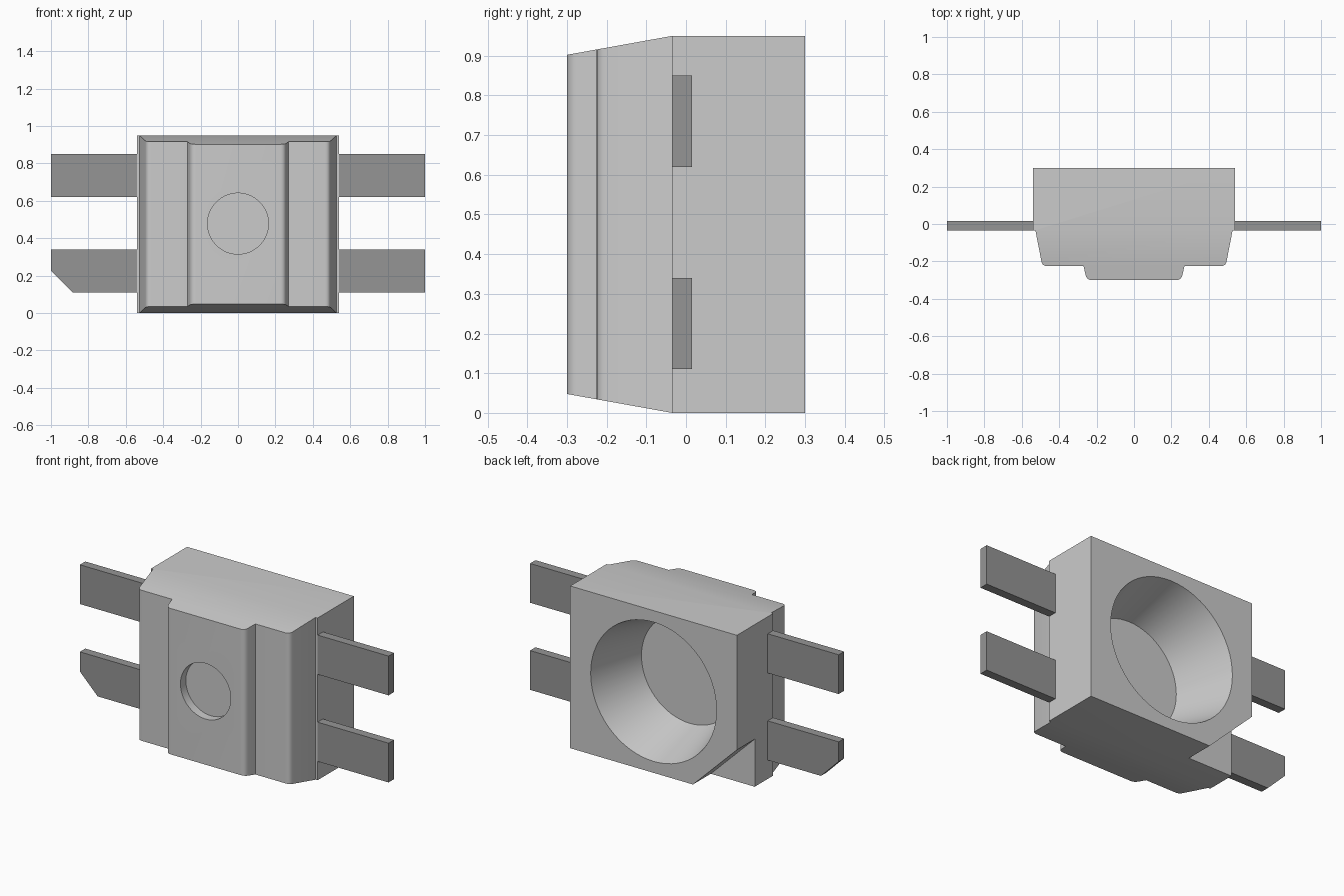
import bpy, bmesh, math
from mathutils import Vector, Matrix

if "Cube" in bpy.data.objects:
    bpy.data.objects.remove(bpy.data.objects["Cube"])

H = 0.95            # body height
Y_SPLIT = -0.035    # plane where the straight back block meets the tapered front


def finish(bm, name):
    bmesh.ops.recalc_face_normals(bm, faces=bm.faces[:])
    me = bpy.data.meshes.new(name)
    bm.to_mesh(me)
    bm.free()
    ob = bpy.data.objects.new(name, me)
    bpy.context.collection.objects.link(ob)
    return ob


def loft(name, a, b):
    """Closed solid between two matching outlines."""
    bm = bmesh.new()
    va = [bm.verts.new(p) for p in a]
    vb = [bm.verts.new(p) for p in b]
    bm.faces.new(va)
    bm.faces.new(vb[::-1])
    n = len(a)
    for i in range(n):
        j = (i + 1) % n
        bm.faces.new((va[i], va[j], vb[j], vb[i]))
    return finish(bm, name)


def prism(name, xz, y0, y1):
    return loft(name, [(x, y0, z) for x, z in xz], [(x, y1, z) for x, z in xz])


def rect(x0, x1, z0, z1):
    return [(x0, z0), (x1, z0), (x1, z1), (x0, z1)]


def cone_y(name, r_back, r_front, y_front, y_back, z):
    bm = bmesh.new()
    m = Matrix.Translation((0, (y_front + y_back) / 2, z)) @ Matrix.Rotation(math.pi / 2, 4, 'X')
    bmesh.ops.create_cone(bm, cap_ends=True, segments=64, radius1=r_back, radius2=r_front,
                          depth=y_back - y_front, matrix=m)
    return finish(bm, name)


def boolean(ob, tool, op):
    m = ob.modifiers.new(op, 'BOOLEAN')
    m.operation, m.solver, m.object = op, 'EXACT', tool
    bpy.context.view_layer.objects.active = ob
    bpy.ops.object.modifier_apply(modifier=m.name)
    bpy.data.objects.remove(tool)


def rounded(prev, corner, nxt, d, steps=5):
    """Quadratic rounding of one profile corner."""
    p, c, n = Vector(prev), Vector(corner), Vector(nxt)
    a, b = c + (p - c).normalized() * d, c + (n - c).normalized() * d
    ts = [i / steps for i in range(steps + 1)]
    return [tuple(a * (1 - t) ** 2 + c * 2 * t * (1 - t) + b * t * t) for t in ts]


# Back block with a corner notch at the lower left of its rear
body = prism("body", rect(-0.54, 0.54, 0, H), Y_SPLIT, 0.30)
boolean(body, prism("notch", [(-0.64, -0.10), (-0.153, -0.10), (-0.64, 0.377)], 0.135, 0.40),
        'DIFFERENCE')

# Tapered front with a raised centre rib
outer, step = (0.527, Y_SPLIT), (0.27, -0.225)
half = [outer]
half += rounded(outer, (0.49, -0.225), step, 0.025)
half += [step]
half += rounded(step, (0.252, -0.30), (0, -0.30), 0.027)
profile = half + [(-x, y) for x, y in reversed(half)]
taper = lambda y: 0.18 * (Y_SPLIT - y)
front = loft("front", [(x, y, taper(y)) for x, y in profile],
             [(x, y, H - taper(y)) for x, y in profile])
boolean(body, front, 'UNION')

# Conical well in the back, shallow round dimple in the front
boolean(body, cone_y("well", 0.436, 0.313, Y_SPLIT, 0.40, H / 2), 'DIFFERENCE')
boolean(body, cone_y("dimple", 0.163, 0.163, -0.40, -0.25, 0.478), 'DIFFERENCE')

# Flat terminals, two per side; the lower left one has a clipped corner
metal = bpy.data.materials.new("dark_grey")
metal.diffuse_color = (0.3, 0.3, 0.3, 1)
metal.use_nodes = True
metal.node_tree.nodes["Principled BSDF"].inputs["Base Color"].default_value = metal.diffuse_color
shapes = {
    "terminal_upper_right": rect(0.54, 1, 0.62, 0.85),
    "terminal_lower_right": rect(0.54, 1, 0.11, 0.34),
    "terminal_upper_left": rect(-1, -0.54, 0.62, 0.85),
    "terminal_lower_left": [(-0.885, 0.11), (-0.54, 0.11), (-0.54, 0.34), (-1, 0.34), (-1, 0.225)],
}
for name, pts in shapes.items():
    prism(name, pts, Y_SPLIT, 0.015).data.materials.append(metal)

# Smooth the round surfaces, keep the edges sharp
bpy.ops.object.select_all(action='DESELECT')
body.select_set(True)
bpy.context.view_layer.objects.active = body
bpy.ops.object.shade_smooth_by_angle(angle=math.radians(30))
